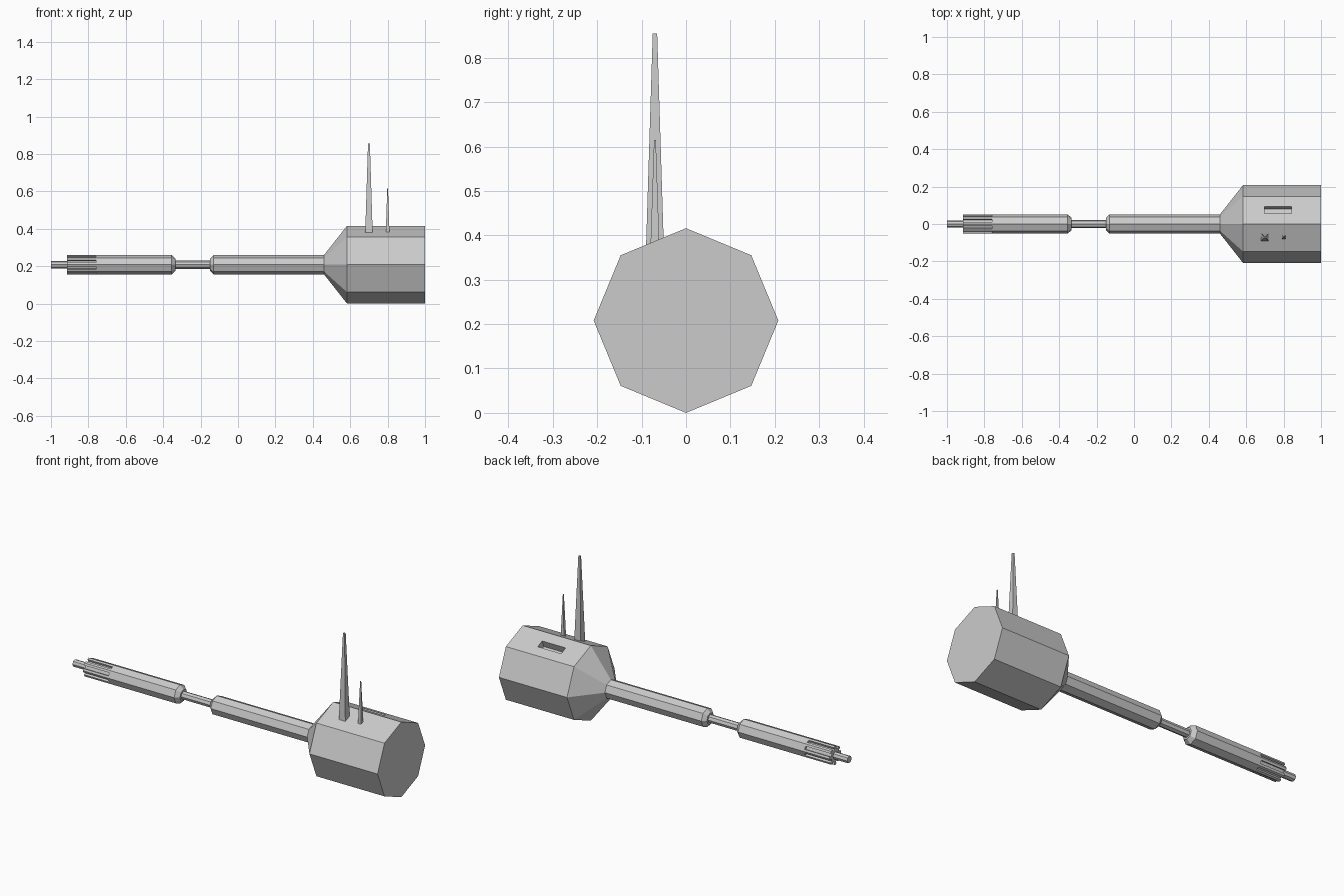
import bpy, bmesh, math
from mathutils import Matrix, Vector

if "Cube" in bpy.data.objects:
    bpy.data.objects.remove(bpy.data.objects["Cube"])

CZ = 0.208                      # height of the long axis
STEP = math.pi / 4


def add_object(name, bm):
    bmesh.ops.recalc_face_normals(bm, faces=bm.faces)
    mesh = bpy.data.meshes.new(name)
    bm.to_mesh(mesh)
    bm.free()
    obj = bpy.data.objects.new(name, mesh)
    bpy.context.collection.objects.link(obj)
    return obj


def loft(name, sections, cap_start=True, cap_end=True):
    """Join matching rings of points into one closed skin."""
    bm = bmesh.new()
    rings = [[bm.verts.new(p) for p in s] for s in sections]
    for a, b in zip(rings, rings[1:]):
        n = len(a)
        for i in range(n):
            j = (i + 1) % n
            bm.faces.new((a[i], a[j], b[j], b[i]))
    if cap_start:
        bm.faces.new(rings[0])
    if cap_end:
        bm.faces.new(rings[-1])
    return add_object(name, bm)


def octagon(x, r):
    return [(x, r * math.cos(i * STEP), CZ + r * math.sin(i * STEP)) for i in range(8)]


def octagonal(name, profile):
    return loft(name, [octagon(x, r) for x, r in profile])


def fluted(x, r, width, depth):
    """Octagon with a square notch in the middle of every side."""
    apothem = r * math.cos(STEP / 2)
    half = r * math.sin(STEP / 2)
    w = width / 2
    side = [(apothem, -half), (apothem, -w), (apothem - depth, -w),
            (apothem - depth, w), (apothem, w)]
    pts = []
    for i in range(8):
        a = (i + 0.5) * STEP
        c, s = math.cos(a), math.sin(a)
        pts += [(x, u * c - v * s, CZ + u * s + v * c) for u, v in side]
    return pts


def square(x, y, z, h):
    return [(x - h, y - h, z), (x + h, y - h, z), (x + h, y + h, z), (x - h, y + h, z)]


# Head and shafts
head = octagonal("head", [(0.46, 0.052), (0.583, 0.208), (1.0, 0.208)])
octagonal("inner_shaft", [(-0.15, 0.032), (-0.13, 0.052), (0.465, 0.052)])
octagonal("neck", [(-0.335, 0.022), (-0.145, 0.022)])
octagonal("outer_shaft", [(-0.76, 0.052), (-0.355, 0.052), (-0.333, 0.032)])
octagonal("tip", [(-1.0, 0.02), (-0.90, 0.02)])

# Fluted end, open against the outer shaft
loft("fluted_end", [fluted(x, 0.052, 0.016, 0.013) for x in (-0.914, -0.76)], cap_end=False)

# Tapered antennas
loft("tall_antenna", [square(0.70, -0.07, 0.375, 0.02), square(0.70, -0.07, 0.855, 0.005)])
loft("short_antenna", [square(0.80, -0.07, 0.375, 0.01), square(0.80, -0.07, 0.615, 0.002)])

# Recessed slot in the upper back face of the head
bm = bmesh.new()
tilt = Matrix.Rotation(-STEP / 2, 4, 'X')
centre = Vector((0.77, 0.075, CZ + 0.208 - 0.075 * math.tan(STEP / 2)))
bmesh.ops.create_cube(bm, size=1, matrix=Matrix.Translation(centre) @ tilt
                      @ Matrix.Diagonal((0.144, 0.043, 0.08, 1)))
cutter = add_object("slot_cutter", bm)
cutter.hide_render = True
mod = head.modifiers.new("slot", 'BOOLEAN')
mod.operation = 'DIFFERENCE'
mod.solver = 'EXACT'
mod.object = cutter
bpy.context.view_layer.objects.active = head
bpy.ops.object.modifier_apply(modifier=mod.name)
bpy.data.objects.remove(cutter)
